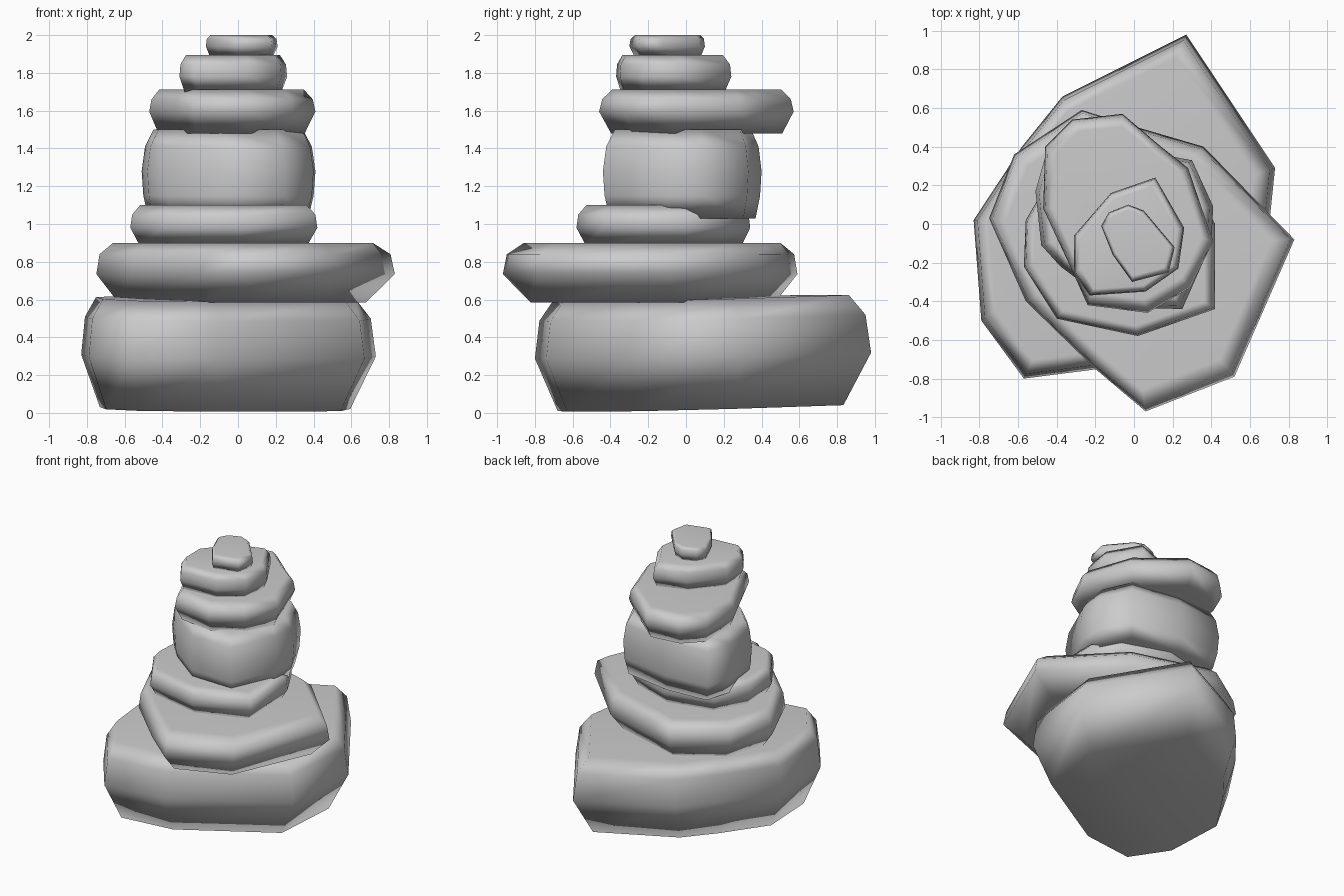
import bpy, bmesh


def stone(name, outline, rings, tilt=(0, 0)):
    """Loft a plan outline through (z, scale) rings, with capped ends."""
    cx = sum(p[0] for p in outline) / len(outline)
    cy = sum(p[1] for p in outline) / len(outline)
    bm = bmesh.new()
    loops = []
    for z, s in rings:
        loops.append([bm.verts.new((cx + (x - cx) * s, cy + (y - cy) * s,
                                    z + tilt[0] * x + tilt[1] * y))
                      for x, y in outline])
    n = len(outline)
    for a, b in zip(loops, loops[1:]):
        for i in range(n):
            j = (i + 1) % n
            bm.faces.new((a[i], a[j], b[j], b[i]))
    bm.faces.new(loops[0])
    bm.faces.new(loops[-1])
    bmesh.ops.recalc_face_normals(bm, faces=bm.faces)
    for f in bm.faces:
        f.smooth = True
    mesh = bpy.data.meshes.new(name)
    bm.to_mesh(mesh)
    bm.free()
    obj = bpy.data.objects.new(name, mesh)
    bpy.context.collection.objects.link(obj)
    # keep the large caps looking flat under smooth shading
    obj.modifiers.new("weighted_normals", 'WEIGHTED_NORMAL')


# Big base boulder
stone("base_stone",
      [(.27, .98), (-.37, .66), (-.58, .40), (-.83, .02), (-.79, -.50),
       (-.57, -.80), (-.10, -.74), (.67, -.29), (.73, .29)],
      [(.022, .85), (.30, 1), (.50, .97), (.605, .88)], (-.01, .022))

# Wide slab
stone("wide_slab",
      [(.83, -.08), (.36, .40), (-.05, .52), (-.27, .59), (-.62, .36),
       (-.75, .03), (-.56, -.40), (-.2, -.75), (.06, -.97), (.52, -.79)],
      [(.585, .83), (.735, 1), (.84, .975), (.90, .87)])

# Thin stone on the slab
stone("lower_thin_stone",
      [(.42, -.44), (.42, 0), (.30, .22), (-.05, .34), (-.42, .26),
       (-.56, .02), (-.57, -.22), (-.40, -.49), (.02, -.58)],
      [(.89, .90), (.98, 1), (1.05, .98), (1.10, .89)])

# Tall block in the middle
stone("middle_block",
      [(.30, .33), (.41, .09), (.40, -.10), (.25, -.44), (-.10, -.43),
       (-.38, -.22), (-.48, -.11), (-.51, .17), (-.45, .38), (-.10, .40)],
      [(1.03, .92), (1.15, .98), (1.28, 1), (1.41, .96), (1.50, .86)])

# Overhanging flat stone
stone("upper_slab",
      [(-.32, .54), (-.06, .57), (.14, .40), (.28, .29), (.41, -.09),
       (.29, -.33), (.07, -.46), (-.24, -.42), (-.33, -.22), (-.47, .08),
       (-.46, .40)],
      [(1.48, .88), (1.595, 1), (1.66, .97), (1.712, .87)])

# Small stone
stone("small_stone",
      [(.11, .24), (.26, -.02), (.23, -.23), (.06, -.35), (-.23, -.37),
       (-.31, -.25), (-.31, -.06), (-.12, .16)],
      [(1.70, .90), (1.78, 1), (1.845, .98), (1.895, .87)])

# Cap pebble
stone("cap_pebble",
      [(-.03, .10), (.05, .07), (.21, -.12), (.18, -.25), (-.01, -.30),
       (-.11, -.16), (-.17, -.01), (-.13, .06)],
      [(1.885, .87), (1.94, 1), (1.98, .97), (2.0, .86)])
